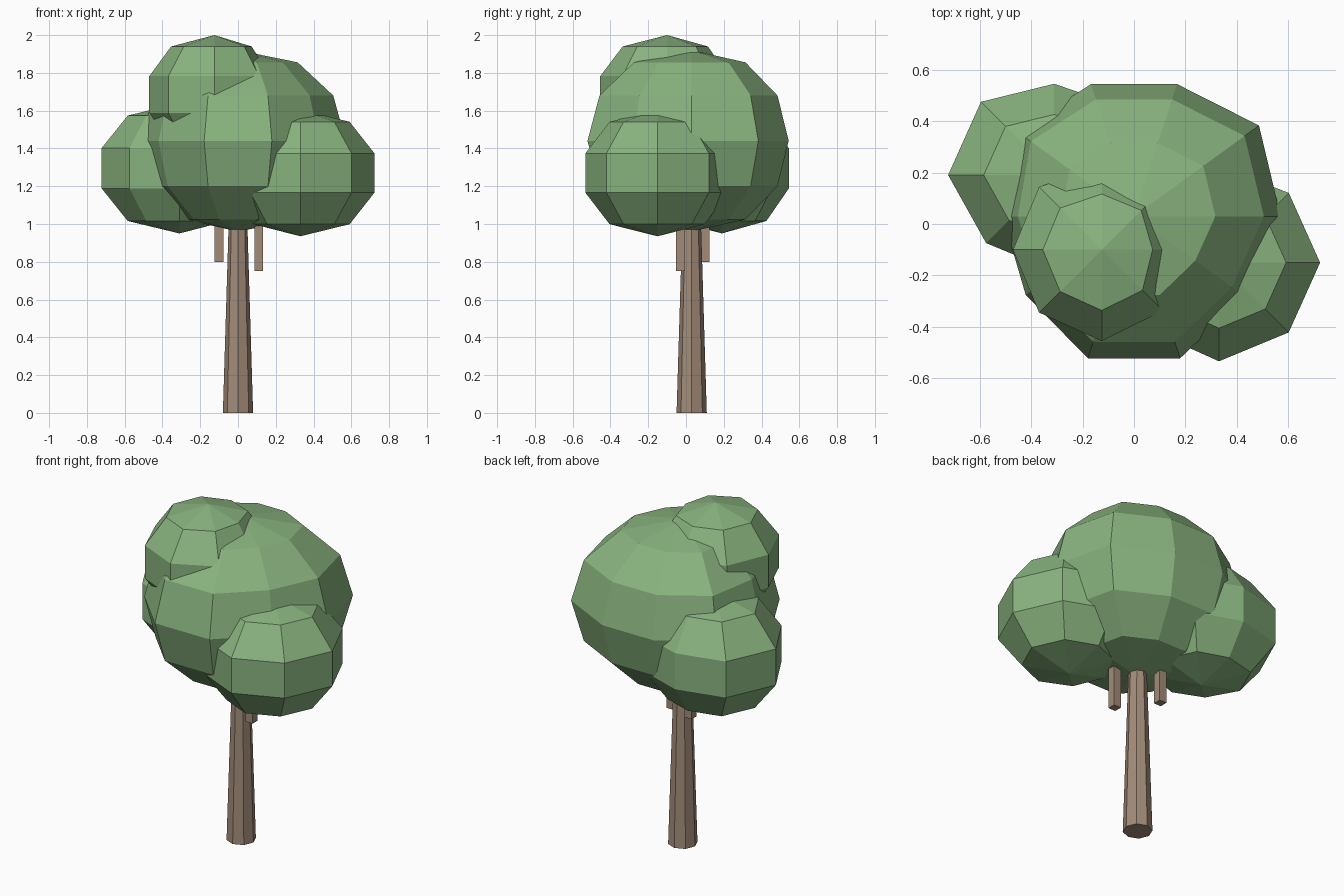
import bpy, bmesh
from math import sin, cos, pi, tau

cube = bpy.data.objects.get("Cube")
if cube:
    bpy.data.objects.remove(cube, do_unlink=True)


def material(name, rgb):
    mat = bpy.data.materials.new(name)
    mat.use_nodes = True
    mat.diffuse_color = (*rgb, 1)
    mat.node_tree.nodes["Principled BSDF"].inputs["Base Color"].default_value = (*rgb, 1)
    return mat


leaf_green = material("leaf green", (0.25, 0.45, 0.21))
bark_brown = material("bark brown", (0.36, 0.26, 0.19))


def finish(name, bm, mat):
    bmesh.ops.recalc_face_normals(bm, faces=bm.faces)
    mesh = bpy.data.meshes.new(name)
    bm.to_mesh(mesh)
    bm.free()
    mesh.materials.append(mat)
    obj = bpy.data.objects.new(name, mesh)
    bpy.context.collection.objects.link(obj)


def leaf_clump(name, center, height_radius, radii, bands):
    """Faceted, slightly squashed ball; radii gives the reach of each side."""
    cx, cy, cz = center
    n = len(radii)
    bm = bmesh.new()
    rings = []
    for b in range(1, bands):
        lat = -pi / 2 + pi * b / bands
        spread = cos(lat) ** 0.85
        rings.append([bm.verts.new((cx + r * spread * cos(tau * i / n),
                                    cy + r * spread * sin(tau * i / n),
                                    cz + height_radius * sin(lat)))
                      for i, r in enumerate(radii)])
    bottom = bm.verts.new((cx, cy, cz - height_radius))
    top = bm.verts.new((cx, cy, cz + height_radius))
    for i in range(n):
        j = (i + 1) % n
        for low, high in zip(rings, rings[1:]):
            bm.faces.new((low[i], low[j], high[j], high[i]))
        bm.faces.new((bottom, rings[0][j], rings[0][i]))
        bm.faces.new((top, rings[-1][i], rings[-1][j]))
    finish(name, bm, leaf_green)


# Crown: one large clump with three smaller ones grown into it
leaf_clump("main_leaf_clump", (0, 0.03, 1.44), 0.48,
           (0.57, 0.60, 0.54, 0.54, 0.56, 0.51, 0.52, 0.58, 0.58, 0.53), 6)
leaf_clump("left_leaf_clump", (0.33, -0.15, 1.27), 0.335,
           (0.41, 0.40, 0.39, 0.39, 0.39, 0.39, 0.40, 0.40), 5)
leaf_clump("right_leaf_clump", (-0.31, 0.19, 1.295), 0.345,
           (0.40, 0.39, 0.37, 0.42, 0.43, 0.39, 0.39, 0.39), 5)
leaf_clump("top_leaf_clump", (-0.125, -0.10, 1.685), 0.315,
           (0.31, 0.34, 0.34, 0.36, 0.36, 0.36, 0.37, 0.35), 5)

# Tapered eight-sided trunk
bm = bmesh.new()
bmesh.ops.create_cone(bm, cap_ends=True, segments=8, radius1=0.08, radius2=0.045, depth=1.15)
bmesh.ops.translate(bm, verts=bm.verts, vec=(0, 0.03, 0.575))
finish("trunk", bm, bark_brown)

# Two square stubs hanging below the crown
for name, x, y, base in (("right_branch", -0.10, 0.10, 0.80),
                         ("left_branch", 0.11, -0.03, 0.75)):
    bm = bmesh.new()
    bmesh.ops.create_cube(bm, size=1)
    bmesh.ops.scale(bm, verts=bm.verts, vec=(0.047, 0.047, 0.4))
    bmesh.ops.translate(bm, verts=bm.verts, vec=(x, y, base + 0.2))
    finish(name, bm, bark_brown)
